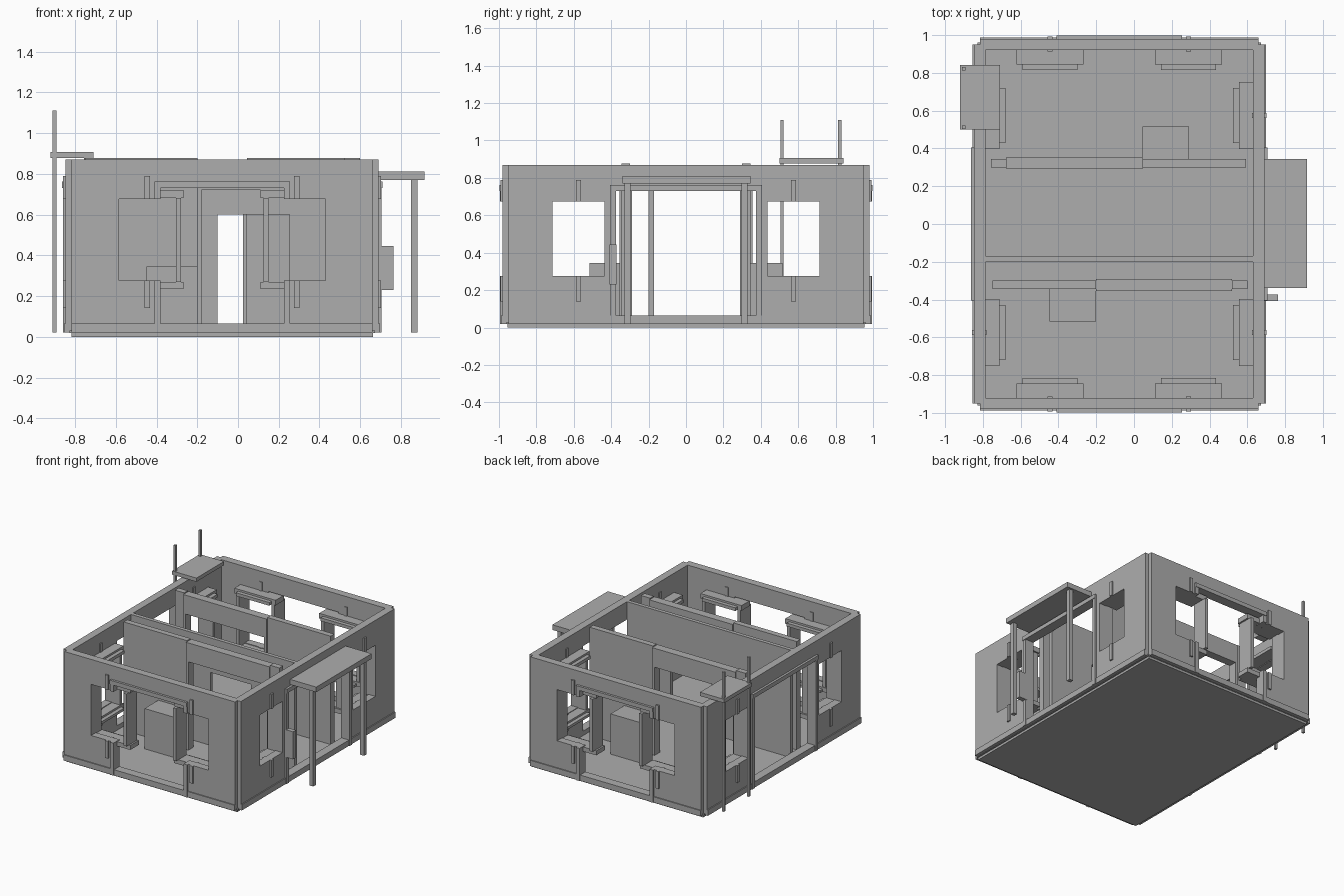
import bpy, bmesh, math
from mathutils import Matrix

cube = bpy.data.objects.get("Cube")
if cube:
    bpy.data.objects.remove(cube, do_unlink=True)

CX = -0.078                      # centre line of the house body
HALF_X, HALF_Y = 0.768, 0.98     # outer wall faces from the centre
TOP, FLOOR, SILL, HEAD = 0.87, 0.03, 0.275, 0.675
THICK = 0.06

grey = bpy.data.materials.new("plain grey")
grey.use_nodes = True
colour = (0.42, 0.42, 0.42, 1)
grey.diffuse_color = colour
grey.node_tree.nodes["Principled BSDF"].inputs["Base Color"].default_value = colour


def finish(name, bm, turn=0):
    """Turn the part about the house centre by quarter turns and link it."""
    place = Matrix.Translation((CX, 0, 0)) @ Matrix.Rotation(turn * math.pi / 2, 4, 'Z')
    bm.transform(place)
    bmesh.ops.recalc_face_normals(bm, faces=bm.faces)
    mesh = bpy.data.meshes.new(name)
    bm.to_mesh(mesh)
    bm.free()
    mesh.materials.append(grey)
    obj = bpy.data.objects.new(name, mesh)
    bpy.context.collection.objects.link(obj)
    return obj


def box(name, x, y, z, turn=0):
    bm = bmesh.new()
    spans = (x, y, z)
    size = [b - a for a, b in spans]
    mid = [(a + b) / 2 for a, b in spans]
    bmesh.ops.create_cube(bm, size=1, matrix=Matrix.Translation(mid) @ Matrix.Diagonal((*size, 1)))
    return finish(name, bm, turn)


def holed_wall(name, x, y, z, holes, turn=0):
    """Wall facing -y, cut by rectangular holes (x0, x1, z0, z1)."""
    us = sorted({*x, *(v for h in holes for v in h[:2])})
    zs = sorted({*z, *(v for h in holes for v in h[2:])})
    bm = bmesh.new()
    for u0, u1 in zip(us, us[1:]):
        for z0, z1 in zip(zs, zs[1:]):
            u, w = (u0 + u1) / 2, (z0 + z1) / 2
            if any(a < u < b and c < w < d for a, b, c, d in holes):
                continue
            corners = ((u0, z0), (u1, z0), (u1, z1), (u0, z1))
            bm.faces.new([bm.verts.new((p, y[0], q)) for p, q in corners])
    bmesh.ops.remove_doubles(bm, verts=bm.verts, dist=1e-5)
    new = bmesh.ops.extrude_face_region(bm, geom=bm.faces[:])["geom"]
    moved = [v for v in new if isinstance(v, bmesh.types.BMVert)]
    bmesh.ops.translate(bm, verts=moved, vec=(0, y[1] - y[0], 0))
    return finish(name, bm, turn)


def window(side, c, d, turn):
    """Casing, shelves and outside straps of one window centred at c."""
    inner = -d + THICK
    for s in (-1, 1):
        a, b = sorted((c + s * 0.14, c + s * 0.165))
        box(side + "_window_jamb", (a, b), (-d + 0.002, -d + 0.13), (SILL - 0.005, HEAD + 0.005), turn)
    for part, z in (("sill", (SILL - 0.04, SILL - 0.005)), ("head", (HEAD + 0.005, HEAD + 0.045))):
        box(f"{side}_window_{part}", (c - 0.178, c + 0.178), (inner - 0.03, inner + 0.075), z, turn)
        box(f"{side}_window_{part}_lip", (c - 0.145, c + 0.145),
            (inner + 0.075, inner + 0.105), (z[0], z[1] - 0.015), turn)
    for part, z in (("lower", (0.14, SILL)), ("upper", (HEAD, 0.79))):
        box(f"{side}_{part}_strap", (c - 0.013, c + 0.013), (-d - 0.012, inner + 0.006), z, turn)


def outer_wall(side, d, half, opening, win_c, win_half, turn):
    windows = [(s * win_c - win_half, s * win_c + win_half, SILL, HEAD) for s in (-1, 1)]
    door = (-opening, opening, 0.065, 0.73)
    holed_wall(side + "_wall", (-half, half), (-d, -d + THICK), (0.02, TOP), windows + [door], turn)
    # skirting board and door surround
    box(side + "_skirting", (-half, half), (-d - 0.008, -d + 0.01), (0.02, 0.065), turn)
    box(side + "_door_head", (-opening - 0.03, opening + 0.03), (-d - 0.018, -d + THICK),
        (0.73, 0.762), turn)
    cut = opening + 0.03 > win_c - win_half
    spans = ((0.02, SILL), (HEAD, 0.73)) if cut else ((0.02, 0.73),)
    for s in (-1, 1):
        a, b = sorted((s * opening, s * (opening + 0.03)))
        for z in spans:
            box(side + "_door_post", (a, b), (-d - 0.014, -d + THICK), z, turn)
        window(side, s * win_c, d, turn)


# Base and floor
box("base_plate", (-0.74, 0.74), (-0.955, 0.955), (0, 0.02))
box("floor", (-0.75, 0.75), (-0.96, 0.96), (0.018, FLOOR))

# Four outer walls; the corners are notched
for turn, side in ((0, "front"), (2, "back")):
    outer_wall(side, HALF_Y, HALF_X - 0.03, 0.303, 0.367, 0.14, turn)
for turn, side in ((1, "left"), (3, "right")):
    outer_wall(side, HALF_X, HALF_Y - 0.03, 0.375, 0.575, 0.138, turn)

# Two room partitions with wide doorways and a cabinet, one turned half round
for turn, side in ((0, "front"), (2, "back")):
    thin, wide = (-0.345, -0.30), (-0.355, -0.29)
    box(side + "_partition_long", (-0.67, -0.122), thin, (FLOOR, 0.877), turn)
    box(side + "_partition_short", (0.598, 0.678), thin, (FLOOR, 0.877), turn)
    box(side + "_partition_header", (-0.122, 0.598), wide, (0.72, 0.868), turn)
    box(side + "_partition_jamb", (-0.122, -0.102), wide, (FLOOR, 0.72), turn)
    box(side + "_partition_jamb", (0.578, 0.598), wide, (FLOOR, 0.72), turn)
    box(side + "_cabinet", (-0.37, -0.122), (-0.515, -0.345), (FLOOR, 0.345), turn)

# Hall wall with a doorway
holed_wall("hall_wall", (-0.708, 0.708), (-0.2, -0.17), (FLOOR, TOP), [(-0.022, 0.33, FLOOR, 0.6)])

# Porch on the left side
box("porch_roof", (HALF_X - 0.01, 0.993), (-0.34, 0.345), (0.77, 0.81))
for s in (-1, 1):
    y = sorted((s * 0.298, s * 0.33))
    box("porch_post", (0.927, 0.96), y, (0.02, 0.77))

# Wall box beside the porch
box("meter_box", (HALF_X, 0.84), (-0.408, -0.372), (0.23, 0.445))

# Raised platform with two poles on the right side
box("platform", (-0.842, -0.632), (0.5, 0.842), (0.878, 0.907))
for y in (0.513, 0.822):
    box("platform_pole", (-0.832, -0.814), (y - 0.009, y + 0.009), (0.02, 1.11))
